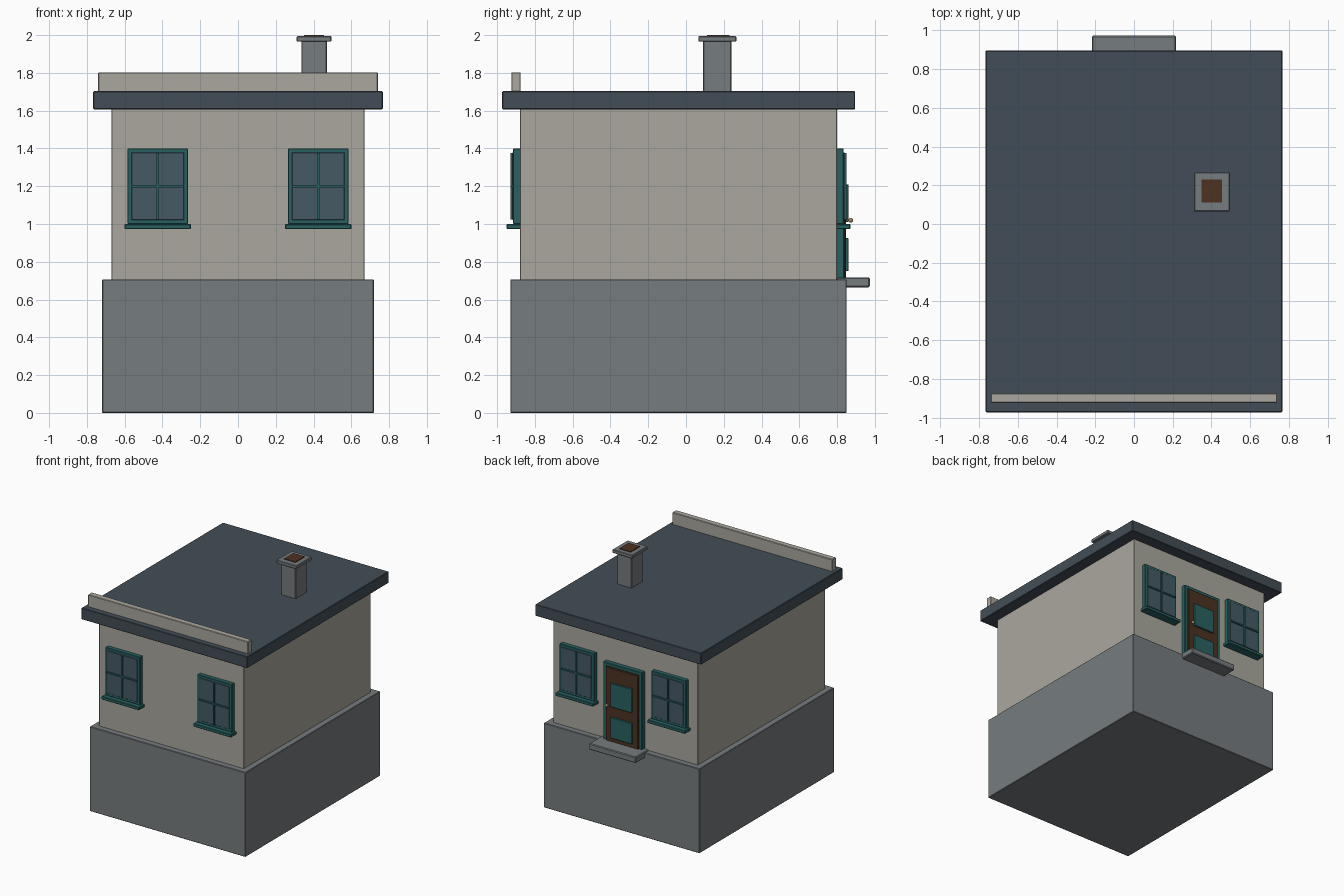
import bpy

if "Cube" in bpy.data.objects:
    bpy.data.objects.remove(bpy.data.objects["Cube"])


def mat(name, r, g, b):
    m = bpy.data.materials.new(name)
    m.diffuse_color = (r, g, b, 1)
    m.use_nodes = True
    m.node_tree.nodes["Principled BSDF"].inputs["Base Color"].default_value = m.diffuse_color
    return m


STONE = mat("stone", 0.18, 0.20, 0.21)
PLASTER = mat("plaster", 0.40, 0.39, 0.34)
SLATE = mat("slate", 0.055, 0.075, 0.095)
TEAL = mat("teal_paint", 0.022, 0.12, 0.12)
GLASS = mat("glass", 0.06, 0.10, 0.13)
WOOD = mat("brown_wood", 0.075, 0.032, 0.015)
BRASS = mat("brass", 0.35, 0.28, 0.12)


def box(name, x, y, z, material, bevel=0.004):
    """Box from (min, max) ranges with slightly softened edges."""
    r = (x, y, z)
    bpy.ops.mesh.primitive_cube_add(size=1, location=[sum(a) / 2 for a in r])
    o = bpy.context.object
    o.name = name
    o.scale = [abs(a[1] - a[0]) for a in r]
    bpy.ops.object.transform_apply(location=False, rotation=False, scale=True)
    o.data.materials.append(material)
    if bevel:
        b = o.modifiers.new("soft_edges", 'BEVEL')
        b.width = bevel
        b.segments = 1
    return o


def window(name, cx, wall, side):
    """Window on a wall plane; side is the outward y direction."""
    def part(label, hw, z, d, material, bevel=0.002, dx=0.0):
        y = sorted((wall - side * 0.01, wall + side * d))
        box(f"{name}_{label}", (cx + dx - hw, cx + dx + hw), y, z, material, bevel)
    for s in (-1, 1):
        part("frame_side", 0.0125, (1.0, 1.4), 0.035, TEAL, 0.003, s * 0.1475)
    for z in ((1.0, 1.025), (1.375, 1.4)):
        part("frame_rail", 0.16, z, 0.035, TEAL, 0.003)
    part("glass", 0.138, (1.022, 1.378), 0.040, GLASS)
    part("upright_bar", 0.006, (1.025, 1.375), 0.05, TEAL, 0)
    part("cross_bar", 0.138, (1.194, 1.206), 0.05, TEAL, 0)
    part("sill", 0.175, (0.973, 1.0), 0.07, TEAL, 0.004)


# Main masses
box("foundation", (-0.72, 0.72), (-0.93, 0.85), (0, 0.707), STONE)
box("walls", (-0.67, 0.67), (-0.88, 0.80), (0.70, 1.62), PLASTER)
box("roof_slab", (-0.767, 0.767), (-0.973, 0.896), (1.607, 1.703), SLATE)
box("parapet", (-0.74, 0.74), (-0.925, -0.875), (1.695, 1.803), PLASTER)

# Chimney
box("chimney_stack", (0.335, 0.47), (0.09, 0.24), (1.69, 1.97), STONE)
box("chimney_cap", (0.31, 0.495), (0.065, 0.267), (1.965, 1.994), STONE)
box("chimney_flue", (0.35, 0.455), (0.11, 0.23), (1.96, 2.0), WOOD, 0)

# Windows, two on the front and two on the back
for side, wall, label in ((-1, -0.88, "front"), (1, 0.80, "back")):
    for cx, hand in ((-0.425, "left"), (0.425, "right")):
        window(f"{label}_{hand}_window", cx, wall, side)

# Back door with frame, panels, knob and step
for s in (-1, 1):
    box("door_jamb", sorted((s * 0.15, s * 0.18)), (0.79, 0.838), (0.707, 1.36), TEAL)
box("door_lintel", (-0.18, 0.18), (0.79, 0.838), (1.33, 1.36), TEAL)
box("door_leaf", (-0.15, 0.15), (0.79, 0.848), (0.712, 1.33), WOOD, 0.003)
for z in ((0.75, 0.925), (1.01, 1.21)):
    box("door_panel", (-0.1, 0.1), (0.84, 0.86), z, TEAL, 0.003)
bpy.ops.mesh.primitive_uv_sphere_add(segments=16, ring_count=8, radius=0.013,
                                     location=(0.125, 0.872, 1.02))
knob = bpy.context.object
knob.name = "door_knob"
knob.data.materials.append(BRASS)
bpy.ops.object.shade_smooth()
box("door_knob_stem", (0.12, 0.13), (0.84, 0.87), (1.015, 1.025), BRASS, 0)
box("door_step", (-0.217, 0.217), (0.80, 0.973), (0.665, 0.717), STONE, 0.006)
